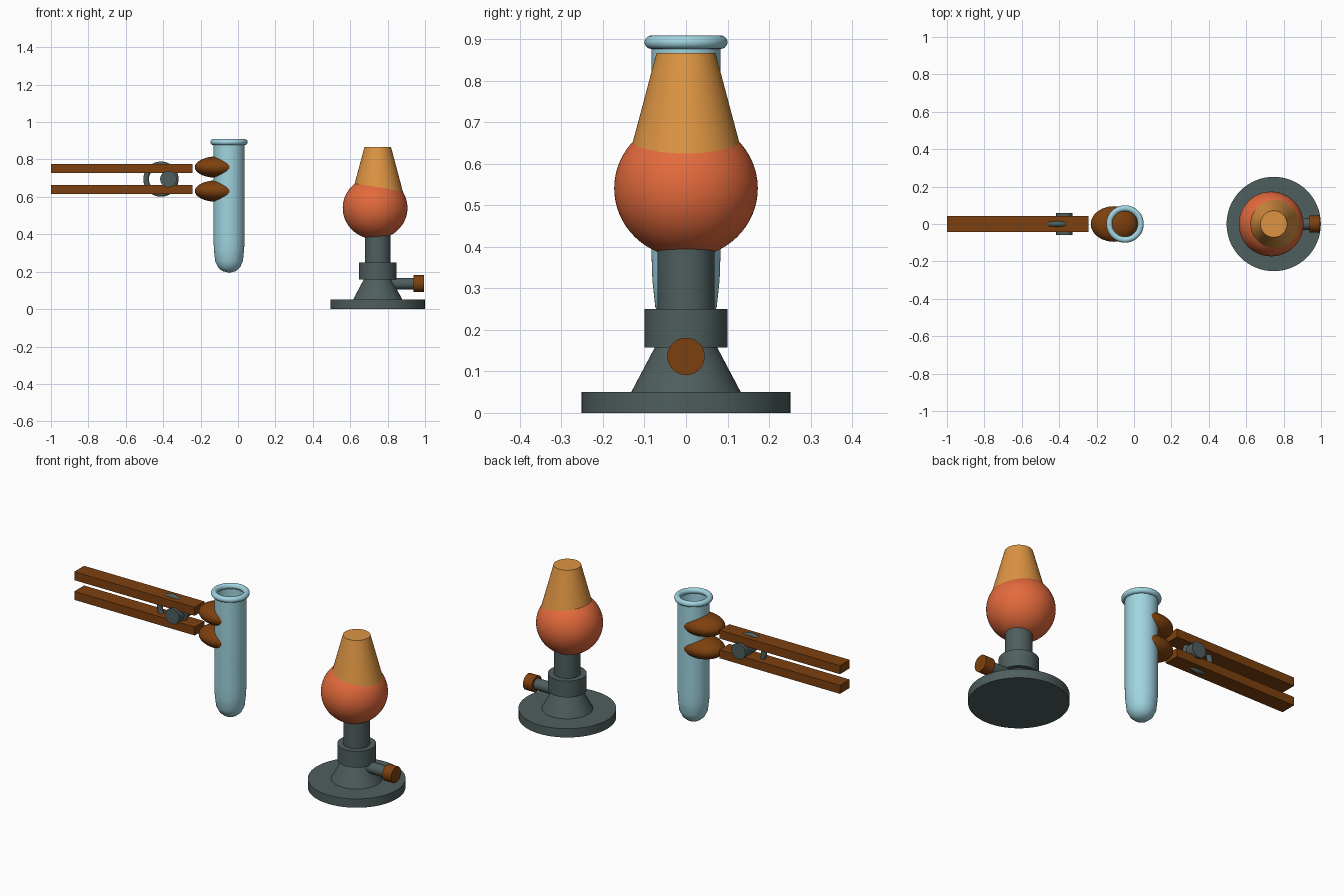
import bpy, math
from mathutils import Matrix

if "Cube" in bpy.data.objects:
    bpy.data.objects.remove(bpy.data.objects["Cube"])


def srgb(r, g, b):
    lin = lambda c: (c / 255 / 12.92) if c < 10 else ((c / 255 + 0.055) / 1.055) ** 2.4
    return (lin(r), lin(g), lin(b), 1)


def material(name, rgb):
    m = bpy.data.materials.new(name)
    m.diffuse_color = srgb(*rgb)
    m.use_nodes = True
    m.node_tree.nodes["Principled BSDF"].inputs["Base Color"].default_value = m.diffuse_color
    return m


GREY = material("dark_grey", (79, 94, 94))
BROWN = material("wood_brown", (125, 64, 14))
RED = material("flame_red", (228, 106, 60))
AMBER = material("flame_amber", (220, 148, 66))
GLASS = material("pale_blue_glass", (160, 212, 224))


def finish(name, mat, smooth=True):
    ob = bpy.context.object
    ob.name = name
    ob.data.materials.append(mat)
    if smooth:
        bpy.ops.object.shade_smooth_by_angle(angle=math.radians(32))
    return ob


def lathe_z(name, mat, x, r1, r2, z1, z2):
    """Cylinder or cone frustum standing on z1."""
    bpy.ops.mesh.primitive_cone_add(vertices=64, radius1=r1, radius2=r2,
                                    depth=z2 - z1, location=(x, 0, (z1 + z2) / 2))
    return finish(name, mat)


def rod(name, mat, loc, r, length, rot):
    bpy.ops.mesh.primitive_cylinder_add(vertices=48, radius=r, depth=length,
                                        location=loc, rotation=rot)
    return finish(name, mat)


def ellipsoid(name, mat, loc, radii):
    bpy.ops.mesh.primitive_uv_sphere_add(segments=64, ring_count=32, radius=1, location=loc)
    bpy.context.object.data.transform(Matrix.Diagonal((*radii, 1)))
    return finish(name, mat)


def ring(name, mat, loc, major, minor, rot=(0, 0, 0)):
    bpy.ops.mesh.primitive_torus_add(major_segments=64, minor_segments=20, major_radius=major,
                                     minor_radius=minor, location=loc, rotation=rot)
    return finish(name, mat)


def revolve(name, mat, x, profile, n=64):
    """Open surface of revolution; the first profile point is the closed tip."""
    verts = [(0, 0, profile[0][1])]
    for r, z in profile[1:]:
        verts += [(r * math.cos(2 * math.pi * i / n), r * math.sin(2 * math.pi * i / n), z)
                  for i in range(n)]
    faces = [(0, 1 + (i + 1) % n, 1 + i) for i in range(n)]
    for k in range(len(profile) - 2):
        a, b = 1 + k * n, 1 + (k + 1) * n
        faces += [(a + i, a + (i + 1) % n, b + (i + 1) % n, b + i) for i in range(n)]
    me = bpy.data.meshes.new(name)
    me.from_pydata(verts, [], faces)
    ob = bpy.data.objects.new(name, me)
    bpy.context.collection.objects.link(ob)
    ob.location.x = x
    bpy.ops.object.select_all(action='DESELECT')
    ob.select_set(True)
    bpy.context.view_layer.objects.active = ob
    return finish(name, mat)


# Burner body
BX = 0.747
lathe_z("burner_base", GREY, BX, 0.252, 0.252, 0, 0.05)
lathe_z("burner_cone", GREY, BX, 0.132, 0.075, 0.05, 0.158)
lathe_z("burner_collar", GREY, BX, 0.10, 0.10, 0.157, 0.25)
lathe_z("burner_barrel", GREY, BX, 0.069, 0.069, 0.25, 0.40)

# Gas valve on the right
SIDE = (0, math.pi / 2, 0)
rod("valve_stem", GREY, (0.845, 0, 0.136), 0.031, 0.20, SIDE)
rod("valve_knob", BROWN, (0.967, 0, 0.136), 0.045, 0.056, SIDE)

# Flame
ellipsoid("flame_ball", RED, (0.733, 0, 0.541), (0.173, 0.173, 0.167))
lathe_z("flame_tip", AMBER, BX, 0.142, 0.071, 0.60, 0.867)

# Test tube, open at the top, with a rolled lip
TX = -0.048
revolve("test_tube", GLASS, TX, [(0, 0.194), (0.036, 0.203), (0.058, 0.222),
                                 (0.074, 0.255), (0.081, 0.32), (0.083, 0.38), (0.083, 0.893)])
ring("tube_lip", GLASS, (TX, 0, 0.893), 0.084, 0.016)

# Holder: mirrored pair of arms and gripping heads
CZ = 0.695
for side, s in (("upper", 1), ("lower", -1)):
    bpy.ops.mesh.primitive_cube_add(size=1, location=(-0.621, 0, CZ + s * 0.056))
    bpy.context.object.data.transform(Matrix.Diagonal((0.758, 0.088, 0.048, 1)))
    finish(side + "_arm", BROWN, smooth=False)
    ellipsoid(side + "_grip", BROWN, (-0.106, 0, CZ + s * 0.064), (0.125, 0.095, 0.058))

# Spring ring and pivot pin between the arms
FRONT = (math.pi / 2, 0, 0)
ring("spring_ring", GREY, (-0.412, 0, CZ), 0.079, 0.015, FRONT)
rod("pivot_pin", GREY, (-0.372, 0, CZ), 0.044, 0.12, FRONT)
